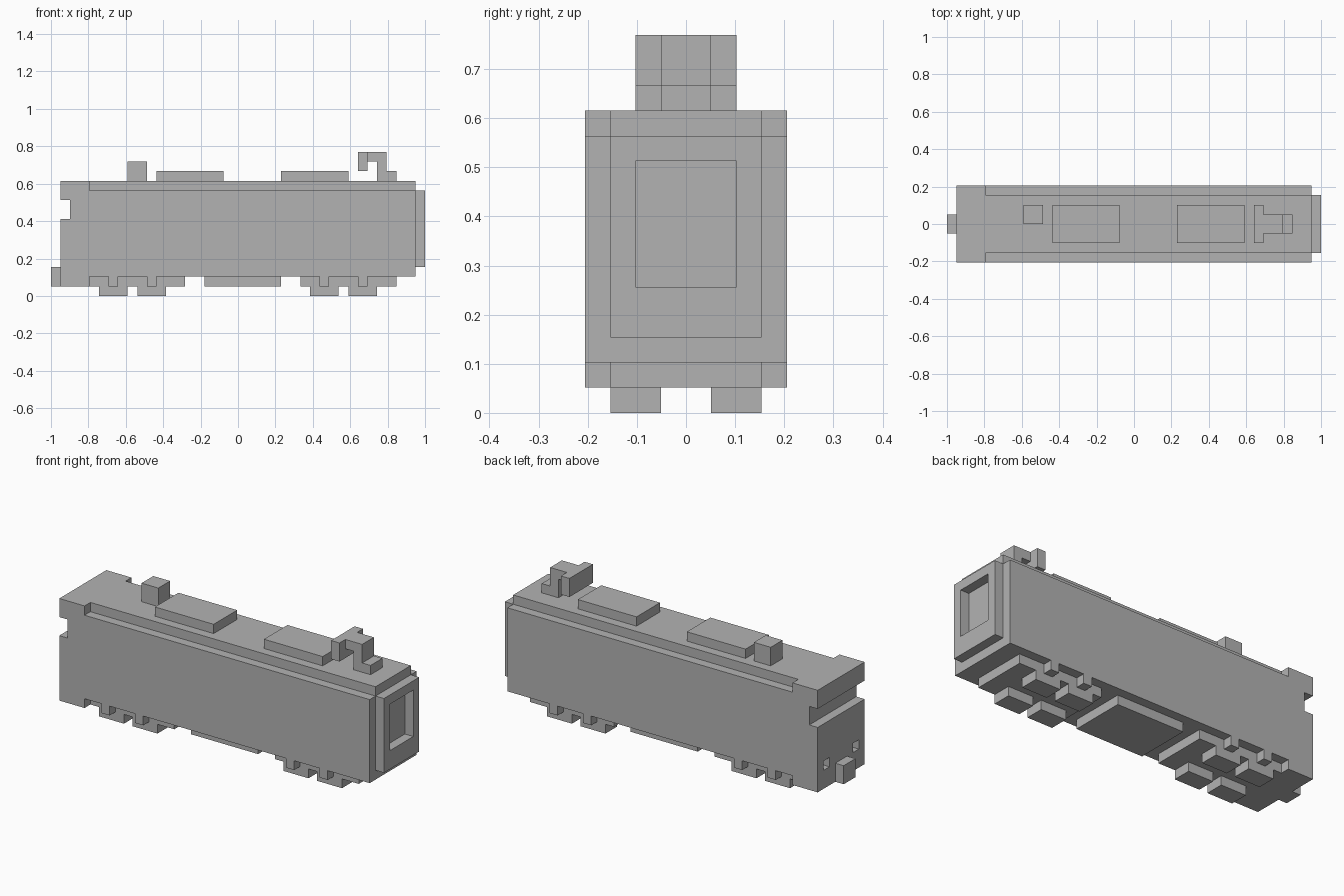
import bpy
import bmesh

if "Cube" in bpy.data.objects:
    bpy.data.objects.remove(bpy.data.objects["Cube"], do_unlink=True)

U = 2 / 39        # one block of the model
MID = 39 / 2      # block count to the centre of the length

grey = bpy.data.materials.new("plain_grey")
grey.use_nodes = True
grey.diffuse_color = (0.45, 0.45, 0.45, 1)
grey.node_tree.nodes["Principled BSDF"].inputs["Base Color"].default_value = grey.diffuse_color


def prism(name, outline, y0, y1):
    """Extrude an x-z outline, given in blocks, from y0 to y1."""
    bm = bmesh.new()
    verts = [bm.verts.new(((x - MID) * U, y0 * U, z * U)) for x, z in outline]
    face = bm.faces.new(verts)
    new = bmesh.ops.extrude_face_region(bm, geom=[face])["geom"]
    moved = [v for v in new if isinstance(v, bmesh.types.BMVert)]
    bmesh.ops.translate(bm, verts=moved, vec=(0, (y1 - y0) * U, 0))
    bmesh.ops.recalc_face_normals(bm, faces=bm.faces)
    mesh = bpy.data.meshes.new(name)
    bm.to_mesh(mesh)
    bm.free()
    mesh.materials.append(grey)
    obj = bpy.data.objects.new(name, mesh)
    bpy.context.collection.objects.link(obj)
    return obj


def box(name, x, y, z):
    (x0, x1), (z0, z1) = x, z
    return prism(name, [(x0, z0), (x1, z0), (x1, z1), (x0, z1)], *y)


def cut(target, cutter):
    cutter.hide_render = True
    cutter.hide_viewport = True
    mod = target.modifiers.new("recess", "BOOLEAN")
    mod.operation = "DIFFERENCE"
    mod.solver = "EXACT"
    mod.object = cutter


# Body with a deeper cab end and a windscreen slot
body = prism("body", [(1, 1), (4, 1), (4, 2), (38, 2), (38, 11), (4, 11),
                      (4, 12), (1, 12), (1, 10), (2, 10), (2, 8), (1, 8)], -4, 4)
box("roof", (4, 38), (-3, 3), (11, 12))

# Sunken headlights
for side, y in (("left", (-3, -2)), ("right", (2, 3))):
    cut(body, box(f"headlight_cutter_{side}", (0.5, 2), y, (3, 4)))
box("coupler", (0, 1), (-1, 1), (1, 3))

# Gangway frame with a door opening
gangway = box("gangway", (38, 39), (-3, 3), (3, 11))
cut(gangway, box("gangway_cutter", (37.5, 39.5), (-2, 2), (5, 10)))

# Roof equipment
box("roof_horn", (8, 10), (0, 2), (12, 14))
for name, x in (("rear", 11), ("front", 24)):
    box(f"roof_unit_{name}", (x, x + 7), (-2, 2), (12, 13))
prism("pantograph_arm", [(34, 12), (36, 12), (36, 13), (35, 13), (35, 15),
                         (33, 15), (33, 14), (34, 14)], -1, 1)
box("pantograph_bar", (32, 33), (-2, 2), (13, 15))

# Underfloor tank and bogies
box("underfloor_tank", (16, 24), (-3, 3), (1, 2))
for bogie, start, first in (("rear", 4, 5), ("front", 26, 27)):
    box(f"bogie_frame_{bogie}", (start, start + 10), (-3, 3), (1, 2))
    for axle in range(2):
        x = first + 4 * axle
        for side, s in (("left", 1), ("right", -1)):
            tag = f"{bogie}_{axle + 1}_{side}"
            box(f"wheel_{tag}", (x, x + 3), sorted((s, 3 * s)), (0, 1))
            box(f"axle_box_{tag}", (x + 1, x + 2), sorted((3 * s, 4 * s)), (1, 2))
